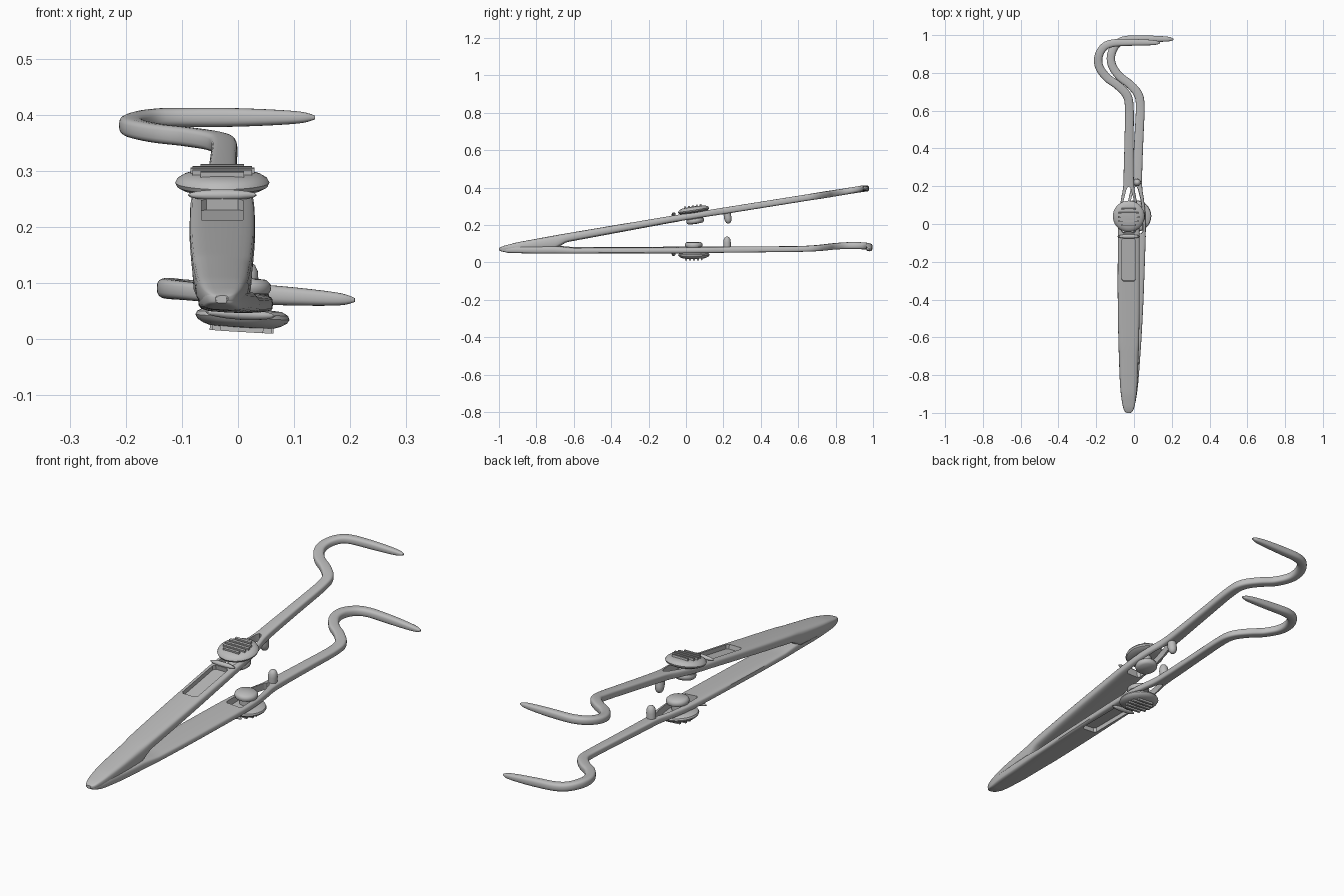
import bpy, bmesh, math
from mathutils import Matrix, Vector

cube = bpy.data.objects.get("Cube")
if cube:
    bpy.data.objects.remove(cube, do_unlink=True)

metal = bpy.data.materials.new("satin grey")
metal.use_nodes = True
GREY = (0.5, 0.5, 0.5, 1)
metal.diffuse_color = GREY
metal.node_tree.nodes["Principled BSDF"].inputs["Base Color"].default_value = GREY


def make(name, bm, smooth=True):
    bmesh.ops.recalc_face_normals(bm, faces=bm.faces)
    me = bpy.data.meshes.new(name)
    bm.to_mesh(me)
    bm.free()
    me.materials.append(metal)
    ob = bpy.data.objects.new(name, me)
    bpy.context.collection.objects.link(ob)
    if smooth:
        shade(ob)
    return ob


def shade(ob):
    bpy.ops.object.select_all(action='DESELECT')
    ob.select_set(True)
    bpy.context.view_layer.objects.active = ob
    bpy.ops.object.shade_smooth_by_angle(angle=math.radians(38))


def lerp(table, y):
    for (a, va), (b, vb) in zip(table, table[1:]):
        if y <= b:
            t = max(0, (y - a) / (b - a))
            return va + (vb - va) * t
    return table[-1][1]


def loft(bm, rings):
    vs = [[bm.verts.new(p) for p in r] for r in rings]
    n = len(vs[0])
    for a, b in zip(vs, vs[1:]):
        for i in range(n):
            bm.faces.new((a[i], a[(i + 1) % n], b[(i + 1) % n], b[i]))
    bm.faces.new(vs[0])
    bm.faces.new(vs[-1])


def smooth_path(pts, steps=5):
    out = []
    for i in range(len(pts) - 1):
        p0, p1 = pts[max(i - 1, 0)], pts[i]
        p2, p3 = pts[i + 1], pts[min(i + 2, len(pts) - 1)]
        for s in range(steps):
            t = s / steps
            out.append([0.5 * (2 * b + (c - a) * t + (2 * a - 5 * b + 4 * c - d) * t * t
                               + (3 * b - a - 3 * c + d) * t ** 3)
                        for a, b, c, d in zip(p0, p1, p2, p3)])
    return out + [list(pts[-1])]


# Plan of one arm: x offset, y, half width, thickness factor
PLAN = [(0, -1, .010, .7), (0, -.985, .024, .95), (0, -.94, .036, 1), (0, -.85, .046, 1),
        (0, -.7, .052, 1), (0, -.6, .055, 1), (0, -.4, .058, 1), (0, -.2, .058, 1),
        (0, -.05, .057, 1), (0, .05, .052, 1), (0, .13, .041, 1), (0, .2, .029, 1),
        (0, .3, .026, 1), (.002, .45, .024, 1), (.003, .62, .023, 1), (-.012, .685, .023, 1),
        (-.06, .735, .022, 1), (-.115, .775, .022, 1), (-.155, .83, .022, 1),
        (-.16, .885, .022, 1), (-.133, .935, .021, 1), (-.085, .957, .020, 1),
        (0, .961, .018, 1), (.08, .961, .016, .85), (.14, .96, .012, .6), (.165, .959, .004, .2)]

UPPER = dict(
    name="upper", side=1, roll=0.0, cx=lambda y: -.028, stretch=1.0,
    top=[(-1, .08), (-.97, .09), (-.9, .108), (-.67, .15), (-.08, .25), (.2, .293), (.95, .412), (1, .414)],
    bot=[(-1, .065), (-.9, .06), (-.7, .072), (-.64, .108), (-.08, .212), (.2, .258), (.95, .378), (1, .38)])
LOWER = dict(
    name="lower", side=-1, roll=-.06, cx=lambda y: -.03 + .037 * (y + 1), stretch=1.02,
    top=[(-1, .08), (-.9, .09), (-.7, .09), (-.6, .08), (0, .083), (.6, .087), (.9, .1), (1, .097)],
    bot=[(-1, .062), (-.95, .052), (-.8, .048), (0, .05), (.6, .057), (.8, .062), (1, .062)])


def arm(a):
    rings, path = [], smooth_path(PLAN)
    for p in path:
        if p[1] > .6:
            p[1] = .6 + (p[1] - .6) * (1 + (a["stretch"] - 1) * 2.6)
        p.append(p[0] + a["cx"](p[1]))
    for i, (dx, y, hw, k, x) in enumerate(path):
        q, r = path[max(i - 1, 0)], path[min(i + 1, len(path) - 1)]
        tan = Vector((r[4] - q[4], r[1] - q[1], 0)).normalized()
        across = Vector((tan.y, -tan.x, 0))
        zt, zb = lerp(a["top"], y), lerp(a["bot"], y)
        power = lerp([(-1, .5), (.3, .5), (.75, .6), (.95, .75)], y)   # boxy blade, round hook
        ring = []
        for j in range(24):
            c, s = math.cos(j * math.tau / 24), math.sin(j * math.tau / 24)
            u = math.copysign(abs(c) ** power, c) * hw
            v = math.copysign(abs(s) ** power, s) * (zt - zb) / 2 * k
            pt = Vector((x, y, (zt + zb) / 2 + v)) + across * u
            pt.z += a["roll"] * (pt.x - a["cx"](y))
            ring.append(pt)
        rings.append(ring)
    bm = bmesh.new()
    loft(bm, rings)
    return make(a["name"] + "_arm", bm, False)


def frame(a, y, z):
    """Placement on an arm, local z pointing outward."""
    e = .05
    t = a["top"] if a["side"] > 0 else a["bot"]
    slope = math.atan((lerp(t, y + e) - lerp(t, y - e)) / (2 * e))
    m = Matrix.Translation((a["cx"](y), y, z)) @ Matrix.Rotation(-a["roll"], 4, 'Y') \
        @ Matrix.Rotation(slope, 4, 'X')
    return m @ Matrix.Diagonal((1, 1, a["side"], 1))


def cut(ob, bm, m):
    bm.transform(m)
    cutter = make("cutter", bm, False)
    cutter.hide_render = True
    mod = ob.modifiers.new("cut", 'BOOLEAN')
    mod.operation, mod.solver, mod.object = 'DIFFERENCE', 'EXACT', cutter
    bpy.context.view_layer.objects.active = ob
    bpy.ops.object.modifier_apply(modifier=mod.name)
    bpy.data.objects.remove(cutter, do_unlink=True)


def prism(outline, z0, z1):
    bm = bmesh.new()
    loft(bm, [[(x, y, z) for x, y in outline] for z in (z0, z1)])
    return bm


def lathe(profile, n=40):
    bm = bmesh.new()
    loft(bm, [[(r * math.cos(i * math.tau / n), r * math.sin(i * math.tau / n), z)
               for i in range(n)] for r, z in profile])
    return bm


def place(name, bm, m):
    bm.transform(m)
    return make(name, bm)


def box(bm, size, at):
    bmesh.ops.create_cube(bm, size=1, matrix=Matrix.Translation(at) @ Matrix.Diagonal((*size, 1)))


SLOT = [(-.028, -.09), (.028, -.09), (.037, -.08), (.036, .02), (.026, .09), (.012, .145),
        (.005, .157), (-.005, .157), (-.012, .145), (-.026, .09), (-.036, .02), (-.037, -.08)]
RECESS = [(-.028, -.115), (.028, -.115), (.037, -.105), (.037, .105), (.028, .115),
          (-.028, .115), (-.037, .105), (-.037, -.105)]

for a in (UPPER, LOWER):
    n, s = a["name"], a["side"]
    outer = a["top"] if s > 0 else a["bot"]
    inner = a["bot"] if s > 0 else a["top"]
    body = arm(a)
    # open slot around the button and sunken panel in the blade
    cut(body, prism(SLOT, -.08, .05), frame(a, .04, lerp(outer, .04)))
    cut(body, prism(RECESS, -.02, .03), frame(a, -.19, lerp(outer, -.19)))
    shade(body)

    # outer button with grip ribs
    m = frame(a, .042, lerp(outer, .042))
    place(n + "_button", lathe([(.045, -.004), (.070, -.002), (.081, .004), (.084, .011),
                                (.080, .018), (.070, .024), (.058, .028), (.03, .030), (.004, .031)]), m)
    ribs = bmesh.new()
    for i in range(-2, 3):
        y = i * .021
        box(ribs, (2 * math.sqrt(.057 ** 2 - y * y), .010, .012), (0, y, .031))
    place(n + "_button_ribs", ribs, m)

    # stem and inner cap
    gap = abs(lerp(outer, .042) - lerp(inner, .042))
    place(n + "_stem", lathe([(.026, -gap - .01), (.026, .002)], 24), m)
    place(n + "_inner_cap", lathe([(.030, -gap + .004), (.044, -gap), (.048, -gap - .008),
                                   (.046, -gap - .018), (.038, -gap - .025), (.004, -gap - .027)]), m)

    # pointed catch bar between panel and slot
    bar = bmesh.new()
    bmesh.ops.create_uvsphere(bar, u_segments=12, v_segments=8, radius=1,
                              matrix=Matrix.Diagonal((.062, .011, .010, 1)))
    place(n + "_catch_bar", bar, frame(a, -.066, lerp(outer, -.066) + s * .005))

    # stop peg on the inner side
    peg = lathe([(.019, .012), (.020, -.022), (.018, -.038), (.012, -.049), (.003, -.054)], 20)
    place(n + "_stop_peg", peg, frame(a, .22, lerp(inner, .22)))
